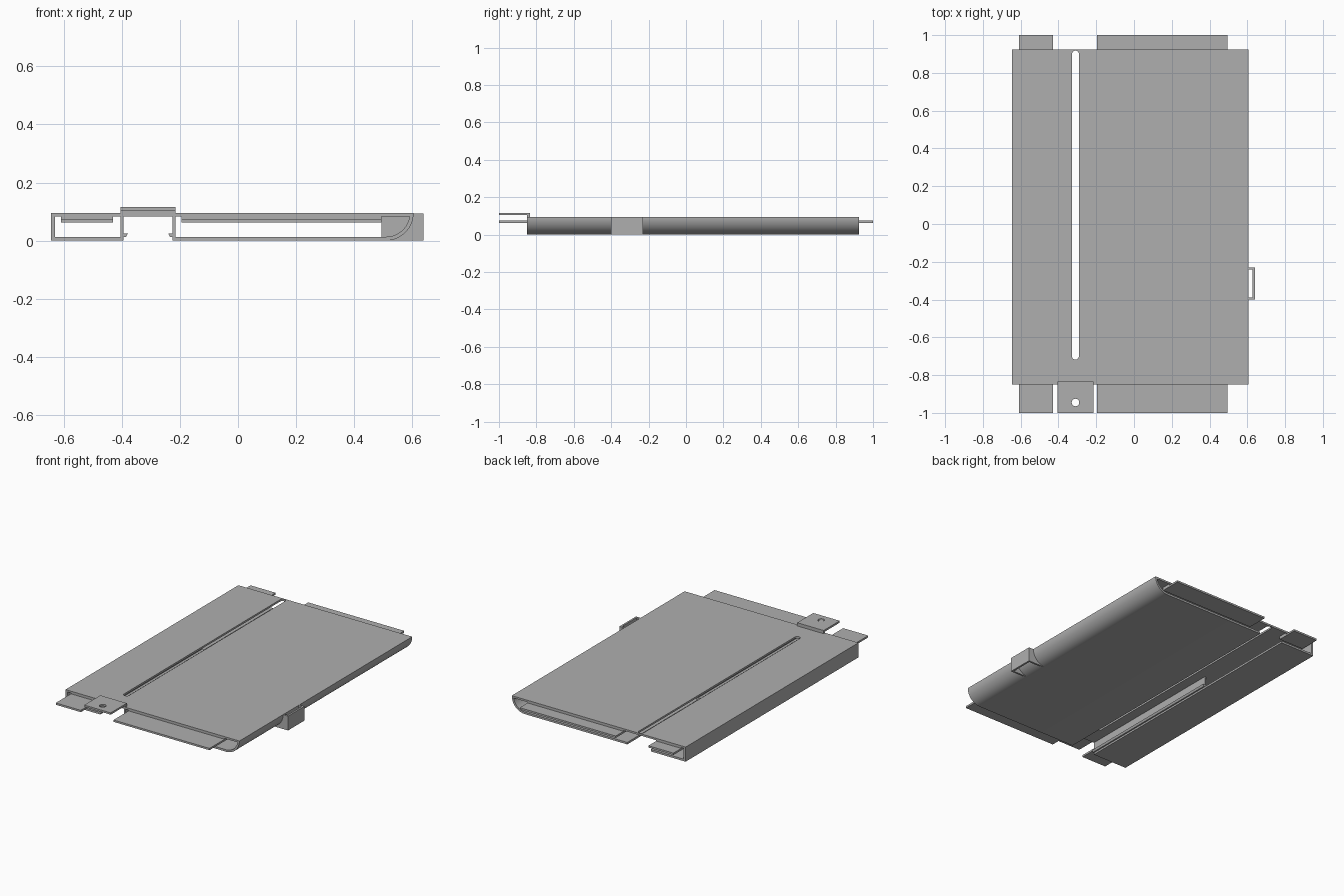
import bpy, bmesh, math
from mathutils import Matrix

cube = bpy.data.objects.get("Cube")
if cube:
    bpy.data.objects.remove(cube, do_unlink=True)

grey = bpy.data.materials.new("plain_grey")
grey.use_nodes = True
colour = (0.43, 0.43, 0.43, 1)
grey.diffuse_color = colour
grey.node_tree.nodes["Principled BSDF"].inputs["Base Color"].default_value = colour


def finish(name, bm):
    bmesh.ops.recalc_face_normals(bm, faces=bm.faces)
    mesh = bpy.data.meshes.new(name)
    bm.to_mesh(mesh)
    bm.free()
    mesh.materials.append(grey)
    obj = bpy.data.objects.new(name, mesh)
    bpy.context.collection.objects.link(obj)
    return obj


def extrude(name, points, offset):
    """Closed outline pushed along an offset vector."""
    bm = bmesh.new()
    face = bm.faces.new([bm.verts.new(p) for p in points])
    made = bmesh.ops.extrude_face_region(bm, geom=[face])["geom"]
    bmesh.ops.translate(bm, vec=offset,
                        verts=[v for v in made if isinstance(v, bmesh.types.BMVert)])
    return finish(name, bm)


def box(name, x, y, z):
    pts = [(x[0], y[0], z[0]), (x[1], y[0], z[0]), (x[1], y[1], z[0]), (x[0], y[1], z[0])]
    return extrude(name, pts, (0, 0, z[1] - z[0]))


def arc(cx, cy, r, start, end, n=16):
    angles = [math.radians(start + (end - start) * i / n) for i in range(n + 1)]
    return [(cx + r * math.cos(a), cy + r * math.sin(a)) for a in angles]


def activate(obj):
    bpy.ops.object.select_all(action='DESELECT')
    obj.select_set(True)
    bpy.context.view_layer.objects.active = obj


def cut(obj, cutter):
    mod = obj.modifiers.new("cut", 'BOOLEAN')
    mod.operation = 'DIFFERENCE'
    mod.solver = 'EXACT'
    mod.object = cutter
    activate(obj)
    bpy.ops.object.modifier_apply(modifier=mod.name)
    bpy.data.objects.remove(cutter, do_unlink=True)


def smooth(obj):
    activate(obj)
    bpy.ops.object.shade_smooth_by_angle(angle=math.radians(30))


FRONT, BACK = -0.85, 0.925
H, T = 0.095, 0.012
CHANNEL = (-0.395, -0.225)
MID = 0.2

# Sheet housing: one folded cross-section with a rounded right side
profile = [(CHANNEL[0], 0), (-0.645, 0), (-0.645, H), (0.605, H)]
profile += arc(0.51, H, 0.095, 0, -90)[1:]
profile += [(CHANNEL[1], 0), (CHANNEL[1], T + 0.001)]
profile += arc(0.51, H, 0.082, -90, -8.4)
profile += [(-0.63, H - T), (-0.63, T + 0.001), (CHANNEL[0], T + 0.001)]
housing = extrude("housing", [(x, FRONT, z) for x, z in profile], (0, BACK - FRONT, 0))

# Long round-ended slot in the top
slot = arc(-0.31, 0.90, 0.018, 0, 180) + arc(-0.31, -0.70, 0.018, 180, 360)
cut(housing, extrude("slot_cutter", [(x, y, 0.05) for x, y in slot], (0, 0, 0.1)))
smooth(housing)

# Channel walls and inward lips along the front part
for side, x, d in (("right", CHANNEL[0], 1), ("left", CHANNEL[1], -1)):
    box(side + "_channel_wall", sorted((x, x - d * 0.01)), (FRONT, MID), (T, H - T))
    lip = [(x, 0.012), (x + d * 0.009, 0.012), (x + d * 0.016, 0.025), (x, 0.025)]
    extrude(side + "_channel_lip", [(px, FRONT, pz) for px, pz in lip], (0, MID - FRONT, 0))

# Stepped tongues at both ends
for side, x in (("right", (-0.61, -0.43)), ("left", (-0.195, 0.495))):
    for end, edge, tip in (("front", FRONT, -1), ("back", BACK, 1)):
        inner = edge - math.copysign(0.06, tip)
        box(f"{end}_{side}_tongue", x, sorted((inner, tip)), (0.063, 0.075))
        box(f"{end}_{side}_tongue_root", x,
            sorted((inner, edge - math.copysign(0.005, tip))), (0.075, H - T))

# Raised front tab with a screw hole
tab = box("front_tab", (-0.405, -0.215), (-1, -0.835), (0.104, 0.116))
hole = arc(-0.31, -0.945, 0.02, 0, 345, 23)
cut(tab, extrude("hole_cutter", [(x, y, 0.08) for x, y in hole], (0, 0, 0.06)))
smooth(tab)
box("front_tab_root", (-0.405, -0.215), (FRONT, -0.835), (H, 0.104))

# Belt loop on the rounded side
for name, y in (("front", (-0.4, -0.388)), ("back", (-0.242, -0.23))):
    box(name + "_loop_leg", (0.495, 0.64), y, (0.001, H - 0.001))
box("loop_plate", (0.628, 0.64), (-0.388, -0.242), (0.001, H - 0.001))
